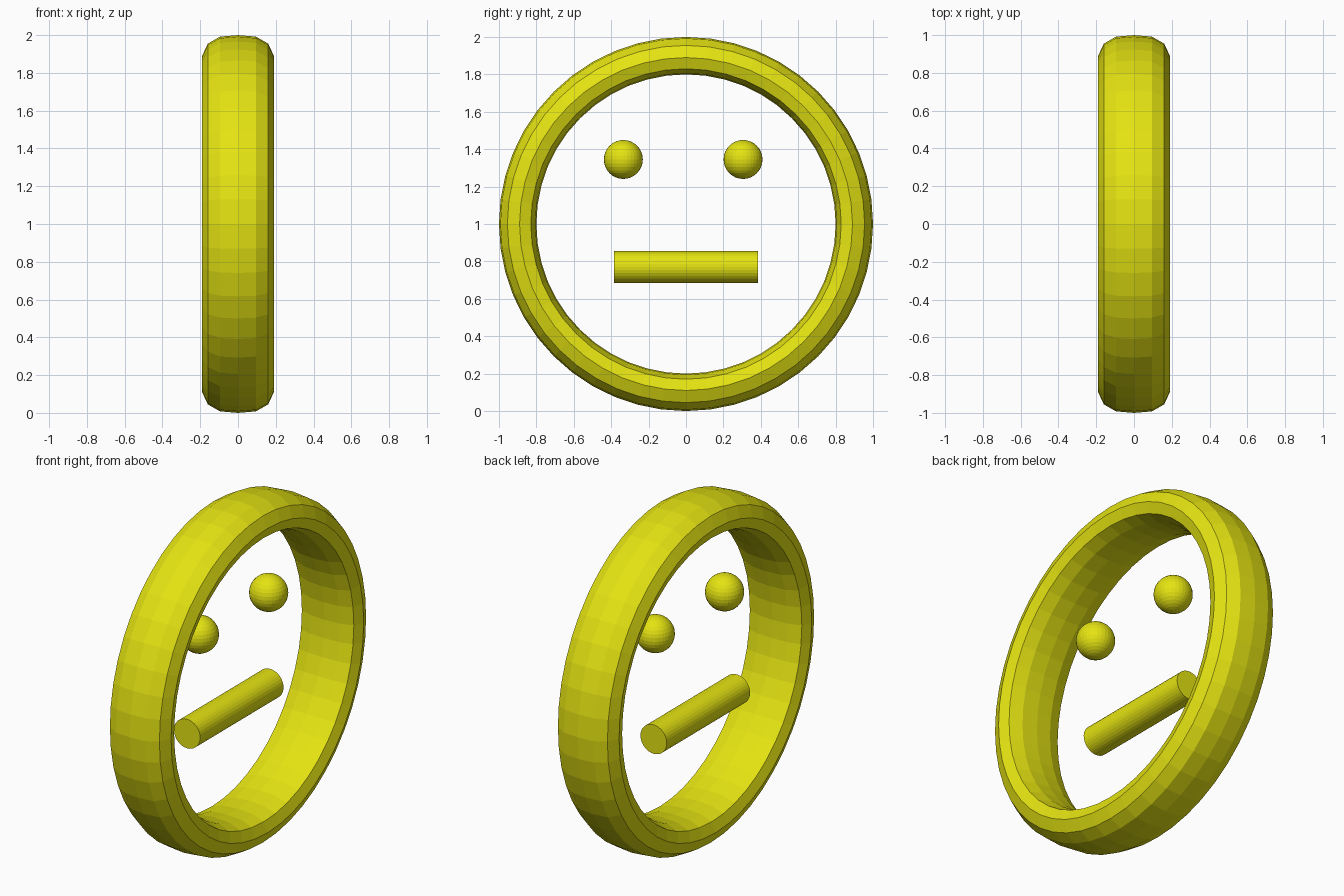
import bpy
import bmesh
from math import pi
from mathutils import Matrix, Vector

if "Cube" in bpy.data.objects:
    bpy.data.objects.remove(bpy.data.objects["Cube"], do_unlink=True)

yellow = bpy.data.materials.new("yellow")
yellow.use_nodes = True
colour = (0.78, 0.77, 0.006, 1)
yellow.diffuse_color = colour
yellow.node_tree.nodes["Principled BSDF"].inputs["Base Color"].default_value = colour


def add_part(name, bm, location):
    """Turn a bmesh into a flat-shaded yellow object."""
    bmesh.ops.recalc_face_normals(bm, faces=bm.faces)
    mesh = bpy.data.meshes.new(name)
    bm.to_mesh(mesh)
    bm.free()
    mesh.materials.append(yellow)
    obj = bpy.data.objects.new(name, mesh)
    obj.location = location
    bpy.context.collection.objects.link(obj)


# Face ring: half a cross-section (x, radius), mirrored and spun about x
half = [(0, 1), (0.095, 0.992), (0.16, 0.955), (0.19, 0.89),
        (0.168, 0.83), (0.095, 0.806), (0, 0.8)]
section = half + [(-x, r) for x, r in reversed(half[1:-1])]
bm = bmesh.new()
verts = [bm.verts.new((x, 0, r)) for x, r in section]
edges = [bm.edges.new((v, verts[i - 1])) for i, v in enumerate(verts)]
bmesh.ops.spin(bm, geom=verts + edges, cent=(0, 0, 0), axis=(1, 0, 0),
               angle=2 * pi, steps=48, use_merge=True)
bmesh.ops.remove_doubles(bm, verts=bm.verts, dist=0.0001)
add_part("face_ring", bm, Vector((0, 0, 1)))

# Eyes
for name, y in (("right_eye", -0.335), ("left_eye", 0.305)):
    bm = bmesh.new()
    bmesh.ops.create_uvsphere(bm, u_segments=32, v_segments=16, radius=0.104)
    add_part(name, bm, Vector((-0.015, y, 1.345)))

# Mouth bar lying along y
bm = bmesh.new()
bmesh.ops.create_cone(bm, cap_ends=True, segments=32, radius1=0.085,
                      radius2=0.085, depth=0.77,
                      matrix=Matrix.Rotation(pi / 2, 4, "X"))
add_part("mouth", bm, Vector((-0.06, 0, 0.77)))
